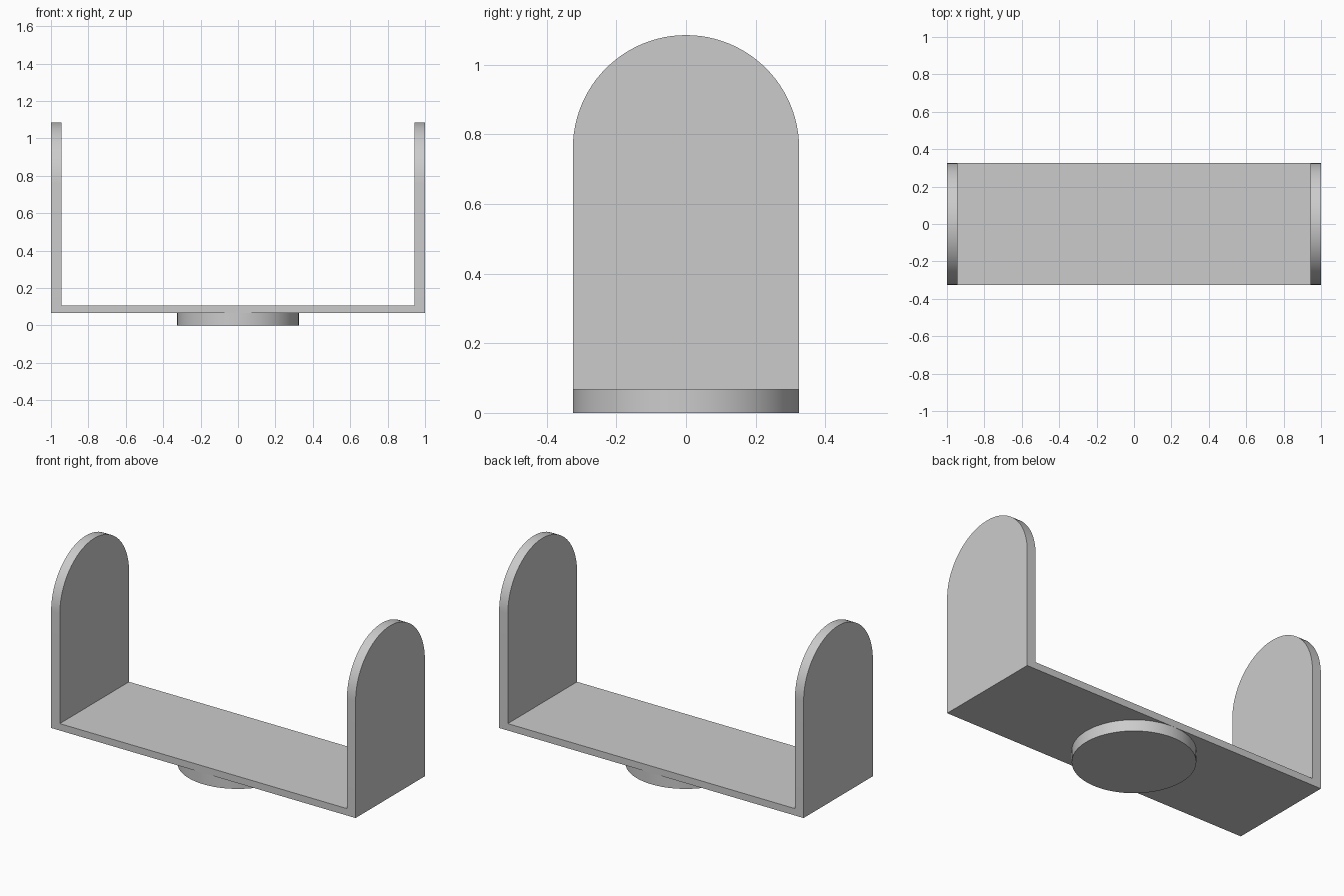
import bpy, bmesh, math
from mathutils import Matrix, Vector

cube = bpy.data.objects.get("Cube")
if cube:
    bpy.data.objects.remove(cube, do_unlink=True)

HALF_DEPTH = 0.325
WALL = 0.057
BOTTOM, FLOOR, ARC_Z = 0.067, 0.108, 0.76

grey = bpy.data.materials.new("plain grey")
grey.use_nodes = True
grey.diffuse_color = (0.6, 0.6, 0.6, 1)
grey.node_tree.nodes["Principled BSDF"].inputs["Base Color"].default_value = (0.6, 0.6, 0.6, 1)


def extrude_profile(name, points, offset):
    """Extrude a closed planar outline into a solid with smooth curved sides."""
    bm = bmesh.new()
    face = bm.faces.new([bm.verts.new(p) for p in points])
    result = bmesh.ops.extrude_face_region(bm, geom=[face], use_keep_orig=True)
    moved = [v for v in result["geom"] if isinstance(v, bmesh.types.BMVert)]
    bmesh.ops.translate(bm, verts=moved, vec=Vector(offset))
    bmesh.ops.recalc_face_normals(bm, faces=bm.faces)
    mesh = bpy.data.meshes.new(name)
    bm.to_mesh(mesh)
    bm.free()
    mesh.materials.append(grey)
    obj = bpy.data.objects.new(name, mesh)
    bpy.context.collection.objects.link(obj)
    bpy.ops.object.select_all(action="DESELECT")
    obj.select_set(True)
    bpy.context.view_layer.objects.active = obj
    bpy.ops.object.shade_smooth_by_angle(angle=math.radians(30))
    return obj


# U-shaped bracket: floor plate between two round-topped side walls
inner = 1 - WALL
extrude_profile("floor_plate",
                [(-inner, -HALF_DEPTH, BOTTOM), (inner, -HALF_DEPTH, BOTTOM),
                 (inner, HALF_DEPTH, BOTTOM), (-inner, HALF_DEPTH, BOTTOM)],
                (0, 0, FLOOR - BOTTOM))

arc = [(HALF_DEPTH * math.cos(math.pi * i / 48), ARC_Z + HALF_DEPTH * math.sin(math.pi * i / 48))
       for i in range(49)]
outline = [(-HALF_DEPTH, BOTTOM), (HALF_DEPTH, BOTTOM)] + arc
for name, x in (("right_wall", -1), ("left_wall", inner)):
    extrude_profile(name, [(x, y, z) for y, z in outline], (WALL, 0, 0))

# Round mounting disc under the floor
circle = [Matrix.Rotation(math.tau * i / 96, 3, "Z") @ Vector((HALF_DEPTH, 0, 0)) for i in range(96)]
extrude_profile("base_disc", circle, (0, 0, BOTTOM))
